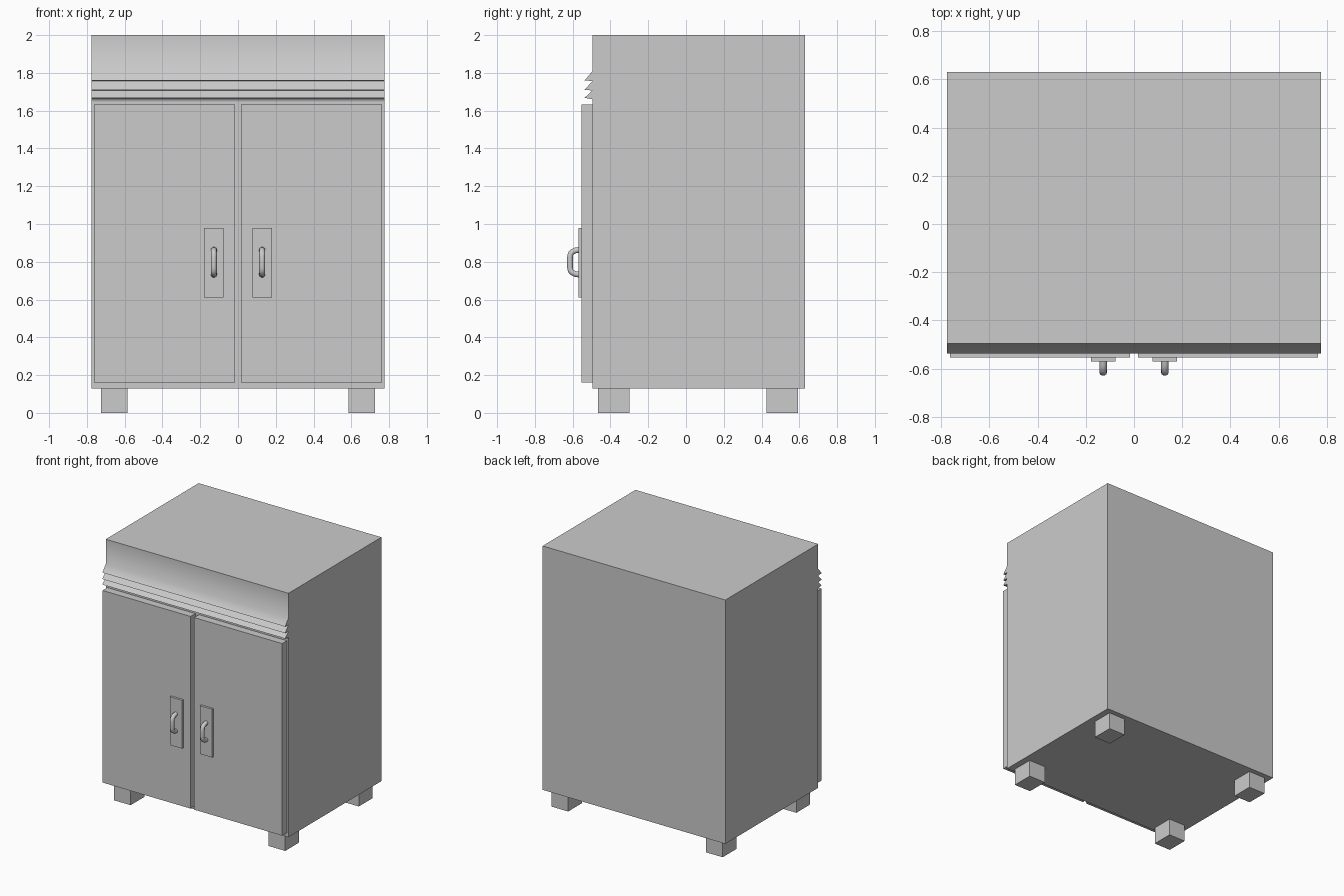
import bpy, bmesh, math

if "Cube" in bpy.data.objects:
    bpy.data.objects.remove(bpy.data.objects["Cube"])

def box(name, x0, x1, y0, y1, z0, z1):
    bpy.ops.mesh.primitive_cube_add(size=1, location=((x0+x1)/2, (y0+y1)/2, (z0+z1)/2))
    ob = bpy.context.object
    ob.name = name
    ob.scale = (x1-x0, y1-y0, z1-z0)
    bpy.ops.object.transform_apply(location=False, rotation=False, scale=True)
    return ob

def smooth(ob, angle):
    bpy.ops.object.select_all(action='DESELECT')
    ob.select_set(True)
    bpy.context.view_layer.objects.active = ob
    bpy.ops.object.shade_smooth_by_angle(angle=math.radians(angle))

# Cabinet body: side profile (y, z) with three louvre ridges, extruded across x
F, T = -0.495, -0.537
profile = [(0.63, 0.13), (0.63, 2.0), (F, 2.0), (F, 1.81),
           (T, 1.76), (F, 1.757),
           (T, 1.71), (F, 1.707),
           (T, 1.668), (F, 1.66), (F, 1.645), (F, 0.13)]
bm = bmesh.new()
face = bm.faces.new([bm.verts.new((-0.775, y, z)) for y, z in profile])
ext = bmesh.ops.extrude_face_region(bm, geom=[face])
bmesh.ops.translate(bm, vec=(1.55, 0, 0),
                    verts=[g for g in ext['geom'] if isinstance(g, bmesh.types.BMVert)])
bmesh.ops.recalc_face_normals(bm, faces=bm.faces)
me = bpy.data.meshes.new("cabinet_body")
bm.to_mesh(me)
bm.free()
body = bpy.data.objects.new("cabinet_body", me)
bpy.context.collection.objects.link(body)
smooth(body, 82)

def handle(name, x):
    # Bent round bar swept along a short path
    cu = bpy.data.curves.new(name, 'CURVE')
    cu.dimensions = '3D'
    cu.bevel_depth = 0.016
    cu.bevel_resolution = 3
    cu.use_fill_caps = True
    path = [(-0.565, 0.863), (-0.585, 0.86), (-0.602, 0.852), (-0.611, 0.842), (-0.614, 0.825),
            (-0.614, 0.77), (-0.611, 0.753), (-0.602, 0.743), (-0.585, 0.735), (-0.565, 0.732)]
    sp = cu.splines.new('POLY')
    sp.points.add(len(path)-1)
    for p, (y, z) in zip(sp.points, path):
        p.co = (x, y, z, 1)
    ob = bpy.data.objects.new(name, cu)
    bpy.context.collection.objects.link(ob)
    bpy.ops.object.select_all(action='DESELECT')
    ob.select_set(True)
    bpy.context.view_layer.objects.active = ob
    bpy.ops.object.convert(target='MESH')
    smooth(bpy.context.object, 50)

for side, s in (("left", -1), ("right", 1)):
    def span(a, b):
        return sorted((s*a, s*b))
    # Doors, handle plates and handles
    box(side + "_door", *span(0.016, 0.762), -0.553, -0.493, 0.16, 1.633)
    box(side + "_handle_plate", *span(0.076, 0.179), -0.57, -0.55, 0.61, 0.98)
    handle(side + "_handle", s*0.128)
    # Feet
    for end, y0, y1 in (("front", -0.465, -0.30), ("back", 0.427, 0.592)):
        box(f"{side}_{end}_foot", *span(0.585, 0.726), y0, y1, 0, 0.13)
